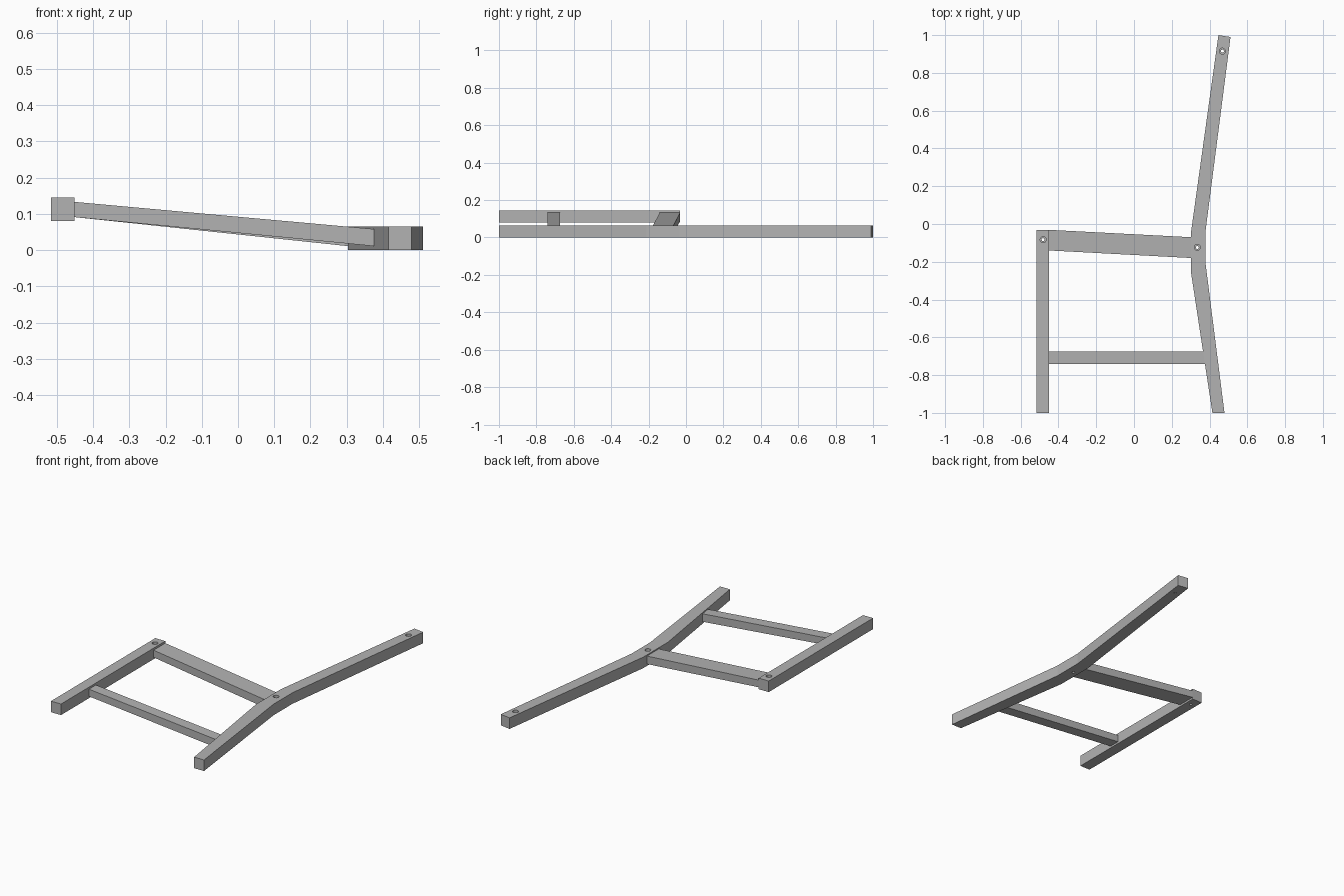
import bpy
import bmesh

cube = bpy.data.objects.get("Cube")
if cube:
    bpy.data.objects.remove(cube, do_unlink=True)

grey = bpy.data.materials.new("plain grey")
grey.use_nodes = True
colour = (0.45, 0.45, 0.45, 1)
grey.diffuse_color = colour
grey.node_tree.nodes["Principled BSDF"].inputs["Base Color"].default_value = colour


def finish(name, bm):
    bmesh.ops.recalc_face_normals(bm, faces=bm.faces)
    mesh = bpy.data.meshes.new(name)
    bm.to_mesh(mesh)
    bm.free()
    mesh.materials.append(grey)
    obj = bpy.data.objects.new(name, mesh)
    bpy.context.collection.objects.link(obj)
    return obj


def plank(name, outline, bottom, top):
    """Extrude a flat outline upward."""
    bm = bmesh.new()
    face = bm.faces.new([bm.verts.new((x, y, bottom)) for x, y in outline])
    new = bmesh.ops.extrude_face_region(bm, geom=[face])["geom"]
    verts = [v for v in new if isinstance(v, bmesh.types.BMVert)]
    bmesh.ops.translate(bm, verts=verts, vec=(0, 0, top - bottom))
    return finish(name, bm)


def beam(name, start, end):
    """Bridge two end sections given as (x, y0, y1, z0, z1)."""
    bm = bmesh.new()
    rings = []
    for x, y0, y1, z0, z1 in (start, end):
        corners = ((y0, z0), (y1, z0), (y1, z1), (y0, z1))
        rings.append([bm.verts.new((x, y, z)) for y, z in corners])
        bm.faces.new(rings[-1])
    a, b = rings
    for i in range(4):
        j = (i + 1) % 4
        bm.faces.new((a[i], a[j], b[j], b[i]))
    return finish(name, bm)


def drill(obj, x, y, bottom, top):
    """Cut a through hole with a wider bore at the upper face."""
    for radius, low in ((0.008, bottom - 0.02), (0.016, top - 0.02)):
        high = top + 0.02
        bpy.ops.mesh.primitive_cylinder_add(
            vertices=24, radius=radius, depth=high - low,
            location=(x, y, (low + high) / 2))
        cutter = bpy.context.object
        cutter.name = "hole_cutter"
        cutter.hide_render = True
        mod = obj.modifiers.new("hole", 'BOOLEAN')
        mod.operation = 'DIFFERENCE'
        mod.solver = 'EXACT'
        mod.object = cutter
        bpy.context.view_layer.objects.active = obj
        bpy.ops.object.modifier_apply(modifier=mod.name)
        bpy.data.objects.remove(cutter, do_unlink=True)


# Bent rear post, lying flat
post = plank("back_post", [
    (0.415, -1), (0.479, -1), (0.379, -0.21), (0.379, -0.035),
    (0.511, 0.99), (0.447, 1), (0.303, -0.035), (0.303, -0.264)], 0, 0.065)
drill(post, 0.335, -0.124, 0, 0.065)
drill(post, 0.468, 0.915, 0, 0.065)

# Straight front leg, raised above the post
leg = plank("front_leg", [
    (-0.516, -1), (-0.451, -1), (-0.451, -0.031), (-0.516, -0.031)], 0.08, 0.145)
drill(leg, -0.481, -0.083, 0.08, 0.145)

# Sloping rails joining leg and post
beam("seat_rail", (-0.451, -0.14, -0.031, 0.091, 0.133),
     (0.303, -0.18, -0.07, 0.011, 0.058))
beam("lower_stretcher", (-0.451, -0.74, -0.675, 0.091, 0.133),
     (0.375, -0.74, -0.675, 0.011, 0.058))
